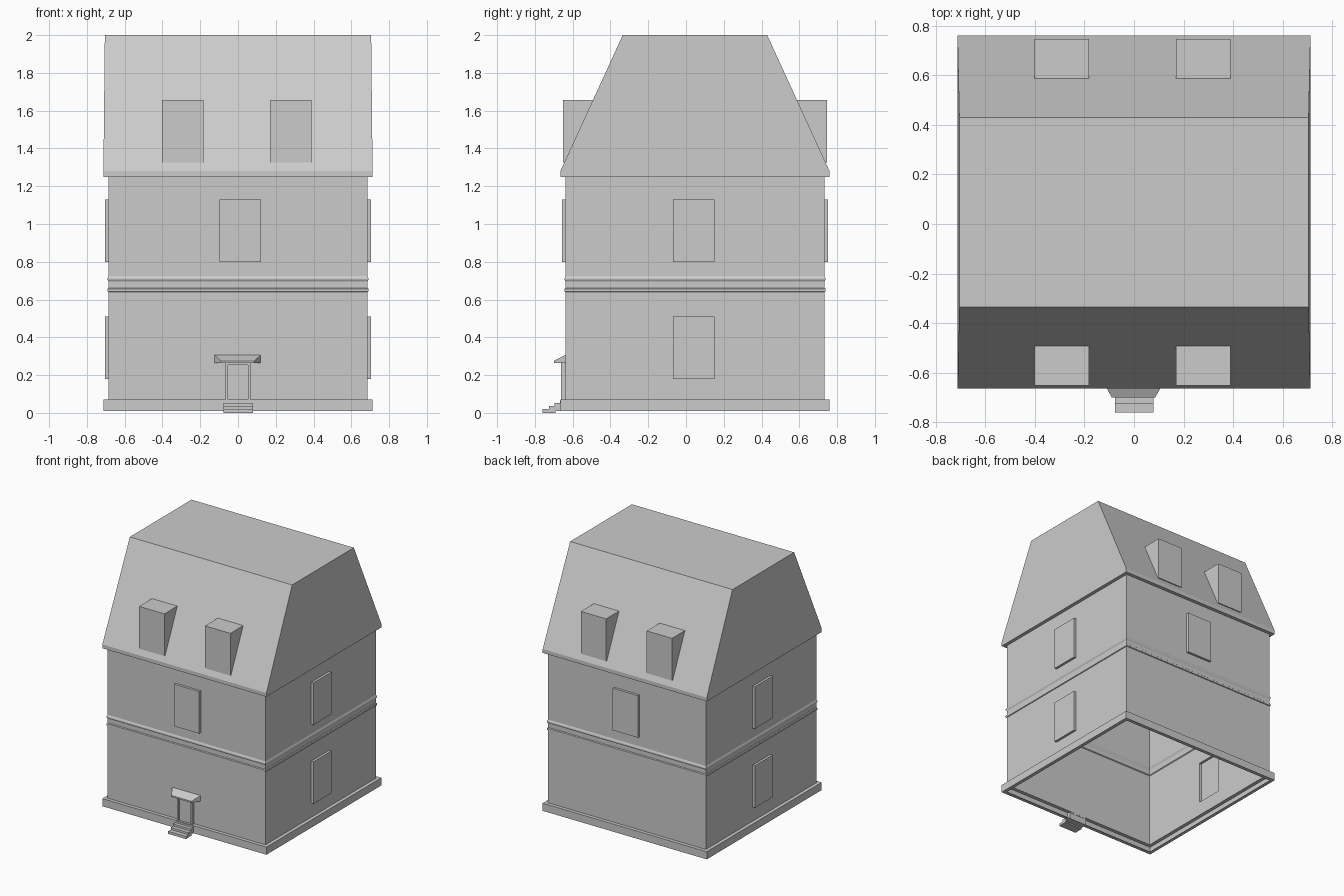
import bpy, bmesh

if "Cube" in bpy.data.objects:
    bpy.data.objects.remove(bpy.data.objects["Cube"])

CY = 0.0475   # depth centre of the house body
H = 0.685     # half width of the walls


def finish(name, bm):
    bmesh.ops.recalc_face_normals(bm, faces=bm.faces)
    me = bpy.data.meshes.new(name)
    bm.to_mesh(me)
    bm.free()
    ob = bpy.data.objects.new(name, me)
    bpy.context.collection.objects.link(ob)
    return ob


def add_box(bm, x0, x1, y0, y1, z0, z1):
    v = [bm.verts.new((x, y, z)) for z in (z0, z1)
         for x, y in ((x0, y0), (x1, y0), (x1, y1), (x0, y1))]
    for f in ((3, 2, 1, 0), (4, 5, 6, 7), (0, 1, 5, 4),
              (1, 2, 6, 5), (2, 3, 7, 6), (3, 0, 4, 7)):
        bm.faces.new([v[i] for i in f])
    return v


# House body: rectangles lofted up through plinth, walls, bands and roof
profile = [(H, H, .01), (.7125, .7125, .01), (.7125, .7125, .07), (H, H, .07),
           (H, H, .64), (.691, .691, .643), (.691, .691, .657), (H, H, .662),
           (H, H, .695), (.691, .691, .705), (.691, .691, .712), (H, H, .725),
           (H, H, 1.25), (.7125, .7125, 1.25), (.7125, .7125, 1.28),
           (.705, .3825, 2.0)]
bm = bmesh.new()
rings = [[bm.verts.new((sx * hx, CY + sy * hy, z))
          for sx, sy in ((-1, -1), (1, -1), (1, 1), (-1, 1))]
         for hx, hy, z in profile]
for a, b in zip(rings, rings[1:]):
    for i in range(4):
        j = (i + 1) % 4
        bm.faces.new((a[i], a[j], b[j], b[i]))
bm.faces.new(rings[0][::-1])
bm.faces.new(rings[-1])
house = finish("house_shell", bm)

# Windows and dormers, merged into the shell
bm = bmesh.new()
for s in (-1, 1):
    def depth(a, b):
        return sorted((CY + s * a, CY + s * b))
    for z in (.18, .80):
        xs = sorted((s * .60, s * .704))
        add_box(bm, *xs, -.07, .152, z, z + .33)
    x0 = -.097 if s < 0 else -.11
    add_box(bm, x0, x0 + .22, *depth(.60, .704), .80, 1.13)
    for x in (-.402, .17):
        add_box(bm, x, x + .22, *depth(.45, .70), 1.325, 1.657)
bays = finish("window_bays", bm)
bays.hide_render = True
mod = house.modifiers.new("bays", 'BOOLEAN')
mod.operation = 'UNION'
mod.solver = 'EXACT'
mod.object = bays
bpy.context.view_layer.objects.active = house
bpy.ops.object.modifier_apply(modifier=mod.name)
bpy.data.objects.remove(bays)

# The house is open underneath
bm = bmesh.new()
bm.from_mesh(house.data)
bm.normal_update()
cap = [f for f in bm.faces if f.calc_area() > 1 and f.calc_center_median().z < .02]
bmesh.ops.delete(bm, geom=cap, context='FACES_ONLY')
bm.to_mesh(house.data)
bm.free()

# Door with posts
bm = bmesh.new()
add_box(bm, -.055, .055, -.648, -.638, .06, .265)
finish("door", bm)
bm = bmesh.new()
for x in (-.065, .053):
    add_box(bm, x, x + .012, -.662, -.638, .06, .265)
add_box(bm, -.053, .053, -.662, -.638, .253, .265)
finish("door_frame", bm)

# Sloping canopy that narrows toward the front
bm = bmesh.new()
v = add_box(bm, -.124, .12, -.70, -.638, .263, .306)
for p in v:
    if p.co.y < -.69:
        p.co.x = -.002 + (p.co.x + .002) * .72
        p.co.z = min(p.co.z, .275)
finish("door_canopy", bm)

# Front steps from one stepped side profile
bm = bmesh.new()
side = [(-.76, 0), (-.76, .02), (-.725, .02), (-.725, .036), (-.695, .036),
        (-.695, .053), (-.668, .053), (-.668, .066), (-.64, .066), (-.64, .01),
        (-.69, .01), (-.69, 0)]
face = bm.faces.new([bm.verts.new((-.076, y, z)) for y, z in side])
ext = bmesh.ops.extrude_face_region(bm, geom=[face])
for g in ext["geom"]:
    if isinstance(g, bmesh.types.BMVert):
        g.co.x = .079
finish("front_steps", bm)
